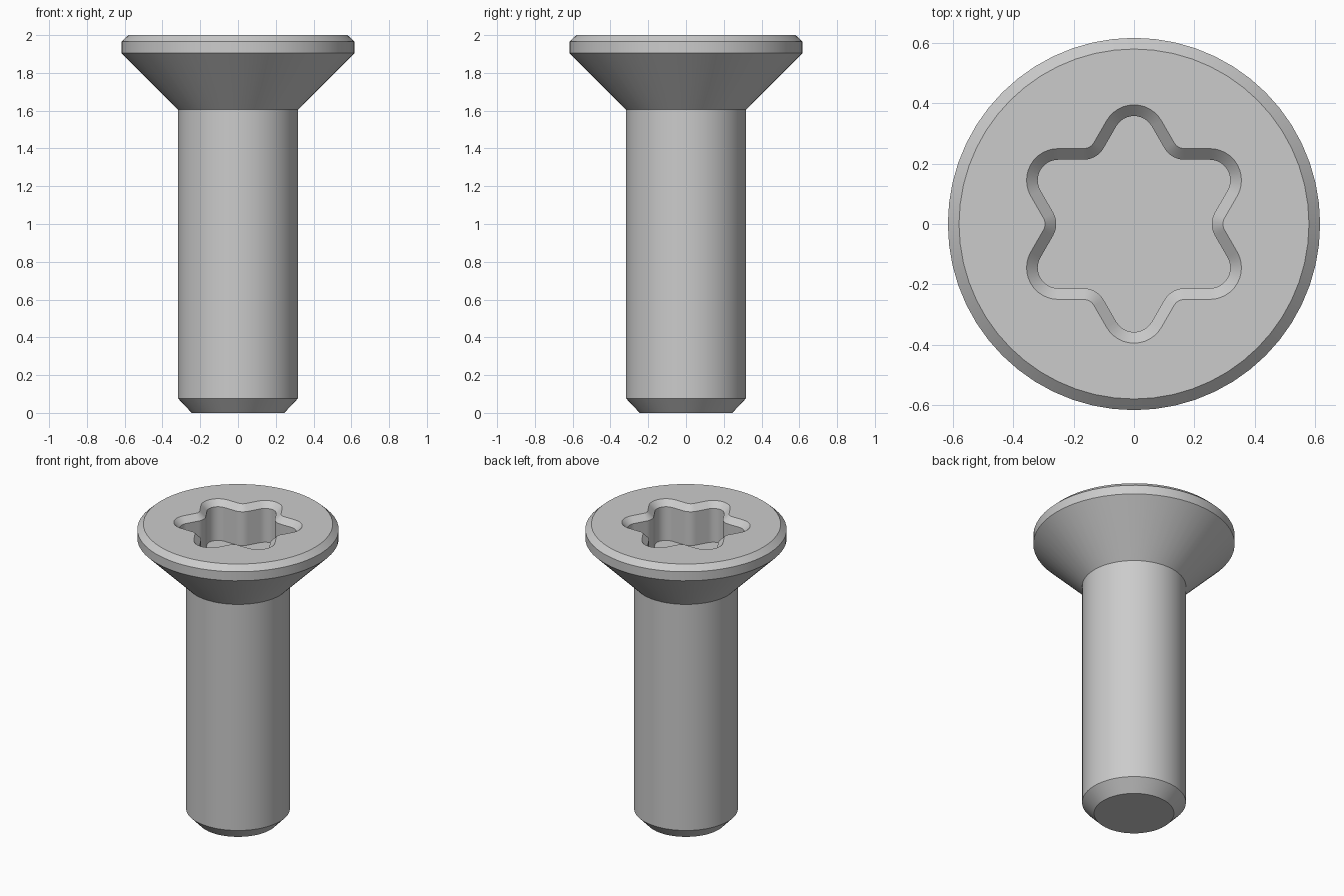
import bpy
import bmesh
from math import sin, cos, radians, tau

cube = bpy.data.objects.get("Cube")
if cube:
    bpy.data.objects.remove(cube, do_unlink=True)

SIDES = 56
TOP = 2.0
CHAMFER = 0.037
SOCKET_DEPTH = 0.265

steel = bpy.data.materials.new("steel grey")
steel.use_nodes = True
colour = (0.6, 0.6, 0.6, 1)
steel.diffuse_color = colour
steel.node_tree.nodes["Principled BSDF"].inputs["Base Color"].default_value = colour


def circle(radius):
    return [(radius * cos(tau * i / SIDES), radius * sin(tau * i / SIDES))
            for i in range(SIDES)]


def arc(distance, angle, radius, start, end, steps):
    """Arc whose centre lies at a polar position."""
    cx, cy = distance * cos(radians(angle)), distance * sin(radians(angle))
    turns = [radians(start + (end - start) * i / steps) for i in range(steps + 1)]
    return [(cx + radius * cos(t), cy + radius * sin(t)) for t in turns]


def lobed_star(inset):
    """Six-pointed star with rounded tips and valleys, shrunk by inset."""
    flank = 0.25 - inset
    tip_r = 0.105 - inset
    valley_r = 0.04 + inset
    points = []
    for k in range(6):
        a = 30 + 60 * k
        points += arc(2 * (flank - tip_r), a, tip_r, a - 60, a + 60, 12)
        v = a + 30
        points += arc((flank + valley_r) / cos(radians(30)), v, valley_r,
                      v + 210, v + 150, 6)
    return points


def add_ring(bm, points, z):
    return [bm.verts.new((x, y, z)) for x, y in points]


def skin(bm, lower, upper):
    n = len(lower)
    for i in range(n):
        j = (i + 1) % n
        bm.faces.new((lower[i], lower[j], upper[j], upper[i]))


bm = bmesh.new()

# Shank, countersunk head and rim
profile = [(0.245, 0), (0.318, 0.077), (0.318, 1.605),
           (0.617, 1.904), (0.617, 1.965), (0.58, TOP)]
rings = [add_ring(bm, circle(r), z) for r, z in profile]
for a, b in zip(rings, rings[1:]):
    skin(bm, a, b)
bm.faces.new(rings[0][::-1])

# Drive socket: chamfer, walls and floor
mouth = add_ring(bm, lobed_star(0), TOP)
throat = add_ring(bm, lobed_star(CHAMFER), TOP - CHAMFER)
base = add_ring(bm, lobed_star(CHAMFER), TOP - SOCKET_DEPTH)
skin(bm, mouth, throat)
skin(bm, throat, base)
bm.faces.new(base)

# Flat top around the socket
rim_edges = [e for e in bm.edges if e.is_boundary]
bmesh.ops.triangle_fill(bm, edges=rim_edges, use_beauty=True, normal=(0, 0, 1))
bmesh.ops.recalc_face_normals(bm, faces=bm.faces)

mesh = bpy.data.meshes.new("countersunk_screw")
bm.to_mesh(mesh)
bm.free()
mesh.materials.append(steel)
screw = bpy.data.objects.new("countersunk_screw", mesh)
bpy.context.collection.objects.link(screw)

bpy.ops.object.select_all(action='DESELECT')
screw.select_set(True)
bpy.context.view_layer.objects.active = screw
bpy.ops.object.shade_smooth_by_angle(angle=radians(30))
